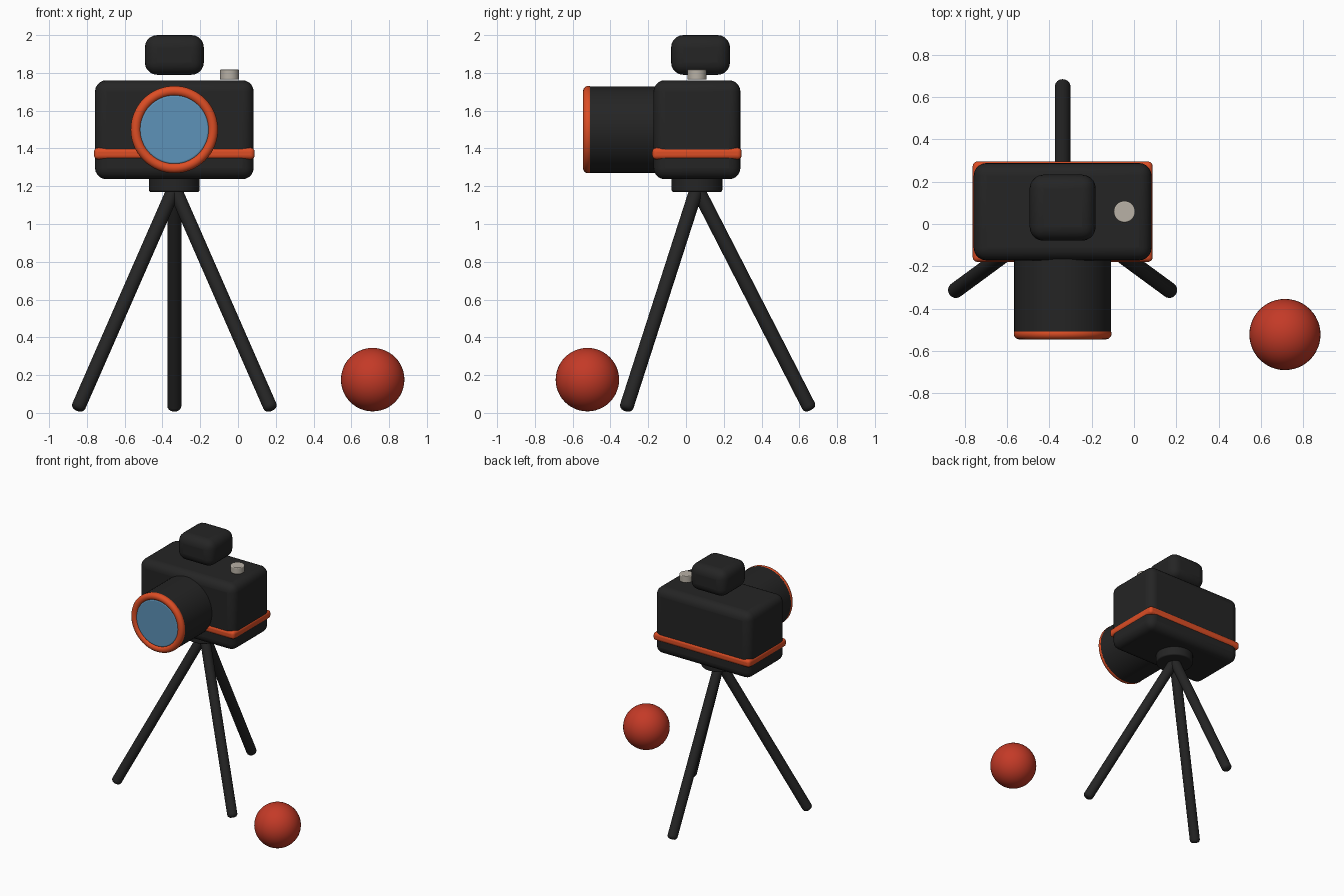
import bpy, math
from mathutils import Vector

if "Cube" in bpy.data.objects:
    bpy.data.objects.remove(bpy.data.objects["Cube"])


def material(name, rgb):
    m = bpy.data.materials.new(name)
    m.use_nodes = True
    m.diffuse_color = (*rgb, 1)
    m.node_tree.nodes["Principled BSDF"].inputs["Base Color"].default_value = (*rgb, 1)
    return m


BLACK = material("matte black", (0.018, 0.018, 0.018))
ORANGE = material("orange trim", (0.72, 0.075, 0.018))
BLUE = material("glass blue", (0.11, 0.29, 0.48))
SILVER = material("warm silver", (0.48, 0.44, 0.38))
RED = material("ball red", (0.55, 0.042, 0.02))

CX, CY = -0.337, 0.058   # camera centre
LENS_Z = 1.5


def finish(name, mat, bevel=0, segments=5):
    """Name and colour the active object, round its edges and smooth it."""
    ob = bpy.context.object
    ob.name = name
    ob.data.materials.append(mat)
    bpy.ops.object.transform_apply(location=False, rotation=False, scale=True)
    if bevel:
        mod = ob.modifiers.new("Bevel", "BEVEL")
        mod.width, mod.segments = bevel, segments
        mod.limit_method, mod.angle_limit = "ANGLE", math.radians(40)
    bpy.ops.object.shade_smooth_by_angle(angle=math.radians(40))
    return ob


def box(name, loc, size, mat, bevel):
    bpy.ops.mesh.primitive_cube_add(size=1, location=loc)
    bpy.context.object.scale = size
    return finish(name, mat, bevel)


def rod(name, start, end, radius, mat, bevel, verts=64):
    """Cylinder between two points."""
    a, b = Vector(start), Vector(end)
    bpy.ops.mesh.primitive_cylinder_add(
        vertices=verts, radius=radius, depth=(b - a).length, location=(a + b) / 2,
        rotation=(b - a).to_track_quat("Z", "Y").to_euler())
    return finish(name, mat, bevel)


# Camera body, trim band and viewfinder block
box("camera_body", (CX, CY, 1.499), (0.84, 0.46, 0.524), BLACK, 0.06)
box("trim_band", (CX, CY, 1.373), (0.85, 0.474, 0.062), ORANGE, 0.022)
box("viewfinder", (CX, 0.077, 1.895), (0.312, 0.312, 0.21), BLACK, 0.065)

# Shutter button
rod("shutter_button", (-0.045, CY, 1.764), (-0.045, CY, 1.817), 0.051, SILVER, 0.006, 32)

# Lens barrel, front ring and glass
rod("lens_barrel", (CX, -0.1, LENS_Z), (CX, -0.51, LENS_Z), 0.229, BLACK, 0.004)
bpy.ops.mesh.primitive_torus_add(
    major_segments=64, minor_segments=20, major_radius=0.204, minor_radius=0.027,
    location=(CX, -0.518, LENS_Z), rotation=(math.pi / 2, 0, 0))
finish("lens_ring", ORANGE)
rod("lens_glass", (CX, -0.48, LENS_Z), (CX, -0.535, LENS_Z), 0.185, BLUE, 0.012)

# Tripod mount and three legs
rod("tripod_mount", (CX, CY, 1.17), (CX, CY, 1.25), 0.134, BLACK, 0.01)
feet = {"left": (CX + 0.515, -0.32), "right": (CX - 0.515, -0.32), "rear": (CX, 0.66)}
for side, (x, y) in feet.items():
    rod(side + "_tripod_leg", (CX, CY, 1.19), (x, y, 0.015), 0.037, BLACK, 0.025, 32)

# Ball on the ground
bpy.ops.mesh.primitive_uv_sphere_add(
    segments=48, ring_count=24, radius=0.168, location=(0.713, -0.522, 0.176))
finish("ball", RED)
